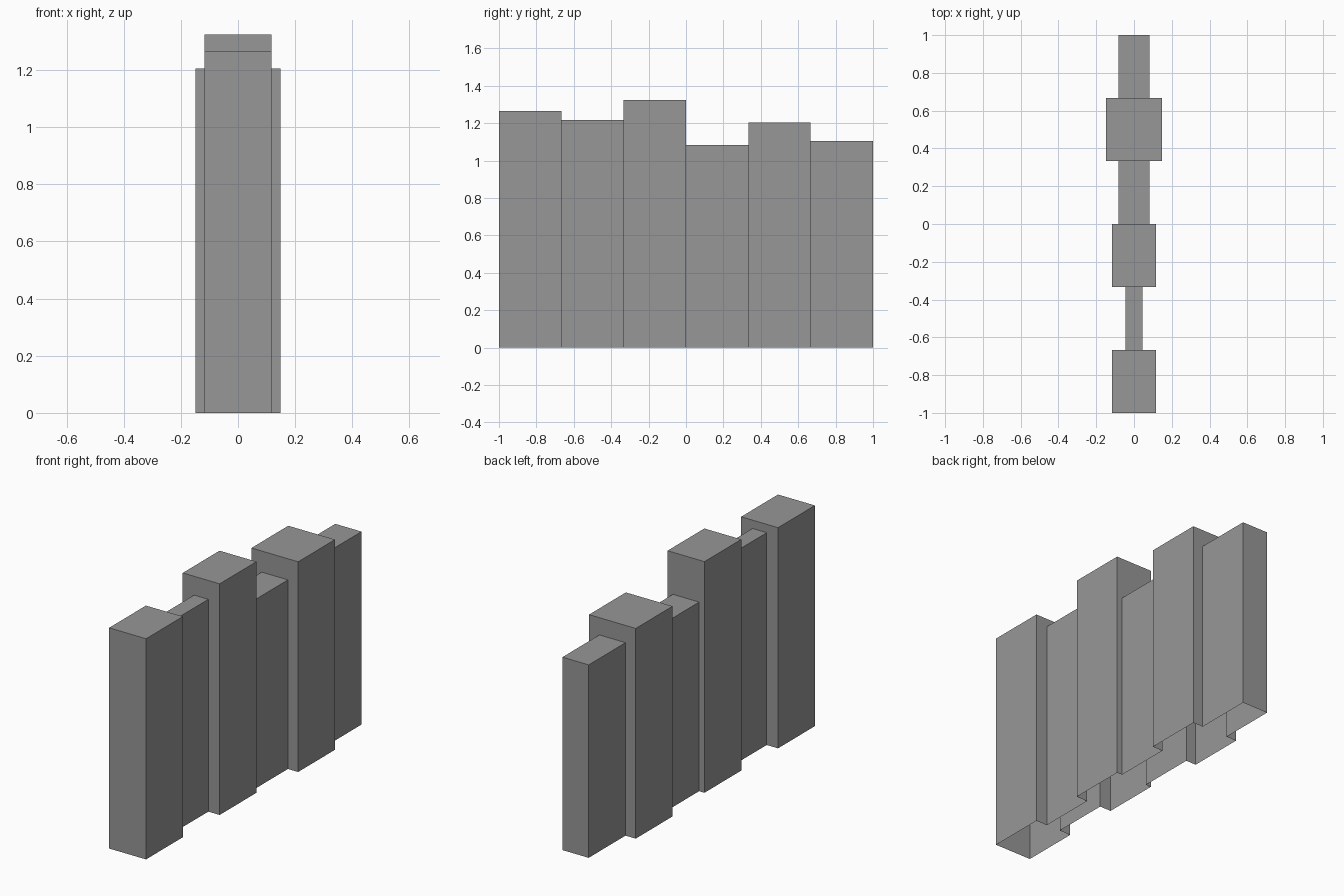
import bpy
import bmesh

cube = bpy.data.objects.get("Cube")
if cube:
    bpy.data.objects.remove(cube, do_unlink=True)

grey = bpy.data.materials.new("plain grey")
grey.use_nodes = True
colour = (0.31, 0.31, 0.31, 1)
grey.diffuse_color = colour
grey.node_tree.nodes["Principled BSDF"].inputs["Base Color"].default_value = colour

# Half width and height of each block, from front to back
blocks = [(0.117, 1.265), (0.045, 1.217), (0.117, 1.325),
          (0.083, 1.084), (0.148, 1.205), (0.083, 1.106)]
step = 2 / len(blocks)

bm = bmesh.new()


def arch(block, y):
    """Ring of four points: up one side, across the top, down the other."""
    w, h = block
    return [bm.verts.new((x, y, z)) for x, z in ((-w, 0), (-w, h), (w, h), (w, 0))]


def bridge(a, b):
    """Join two arches with three faces."""
    for i in range(3):
        bm.faces.new((a[i], a[i + 1], b[i + 1], b[i]))


# Hollow row, open underneath: walls and roof of each block, stepped joints between
previous = None
for i, block in enumerate(blocks):
    y = -1 + i * step
    front, back = arch(block, y), arch(block, y + step)
    if previous:
        bridge(previous, front)
    else:
        bm.faces.new(front)
    bridge(front, back)
    previous = back
bm.faces.new(previous)

bmesh.ops.recalc_face_normals(bm, faces=bm.faces)
mesh = bpy.data.meshes.new("block_row")
bm.to_mesh(mesh)
bm.free()
mesh.materials.append(grey)
bpy.context.collection.objects.link(bpy.data.objects.new("block_row", mesh))
